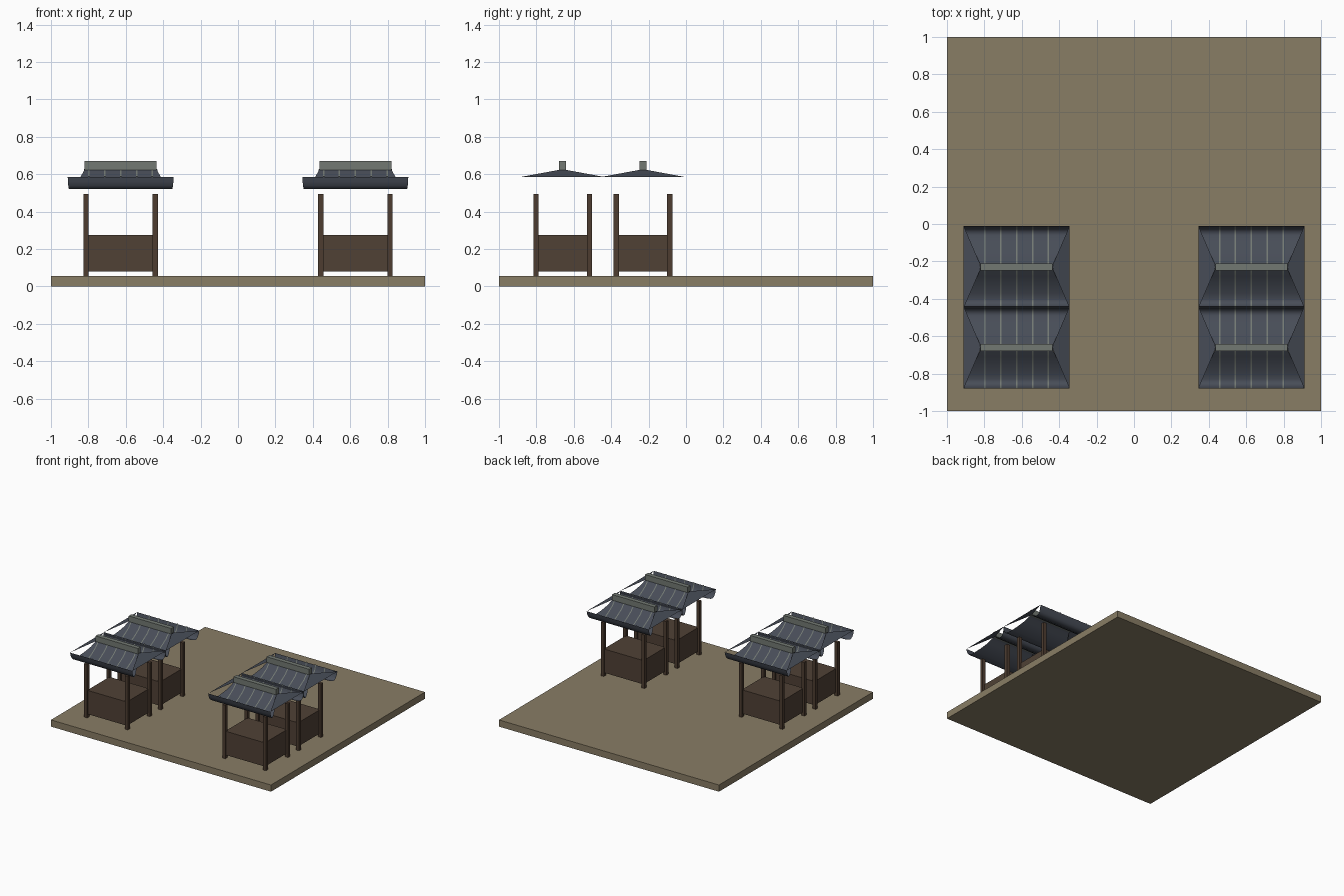
import bpy

cube = bpy.data.objects.get("Cube")
if cube:
    bpy.data.objects.remove(cube, do_unlink=True)


def material(name, rgb):
    m = bpy.data.materials.new(name)
    m.use_nodes = True
    m.diffuse_color = (*rgb, 1)
    m.node_tree.nodes["Principled BSDF"].inputs["Base Color"].default_value = (*rgb, 1)
    return m


EARTH = material("earth", (0.25, 0.205, 0.13))
WOOD = material("counter wood", (0.08, 0.053, 0.036))
POST = material("post wood", (0.075, 0.046, 0.03))
TILE = material("roof tile", (0.064, 0.074, 0.096))
STONE = material("ridge stone", (0.17, 0.19, 0.17))


def mesh_object(name, verts, faces, mat, smooth=False):
    me = bpy.data.meshes.new(name)
    me.from_pydata(verts, [], faces)
    me.materials.append(mat)
    for p in me.polygons:
        p.use_smooth = smooth
    ob = bpy.data.objects.new(name, me)
    bpy.context.scene.collection.objects.link(ob)
    return ob


def box(name, centre, half, z0, z1, mat):
    (cx, cy), (hx, hy) = centre, half
    verts = [(cx + sx * hx, cy + sy * hy, z) for z in (z0, z1)
             for sx, sy in ((-1, -1), (1, -1), (1, 1), (-1, 1))]
    faces = [(3, 2, 1, 0), (4, 5, 6, 7)]
    faces += [(i, (i + 1) % 4, (i + 1) % 4 + 4, i + 4) for i in range(4)]
    return mesh_object(name, verts, faces, mat)


def strip(name, rows, side, mat):
    """Curved sheet: rows of (x_left, x_right, y, z), facing upwards."""
    verts = [v for l, r, y, z in rows for v in ((l, y, z), (r, y, z))]
    faces = [(2 * i, 2 * i + 1, 2 * i + 3, 2 * i + 2) for i in range(len(rows) - 1)]
    if side < 0:
        faces = [f[::-1] for f in faces]
    return mesh_object(name, verts, faces, mat, True)


# Roof slope, ridge to upturned eave: half width, distance from ridge, height
SLOPE = [(0.195, 0.0, 0.628), (0.197, 0.022, 0.618), (0.213, 0.05, 0.588),
         (0.238, 0.10, 0.556), (0.26, 0.14, 0.534), (0.272, 0.17, 0.523),
         (0.277, 0.19, 0.522), (0.28, 0.205, 0.538), (0.282, 0.214, 0.56),
         (0.283, 0.22, 0.586)]


def stall(cx, cy):
    # Counter and corner posts
    box("counter", (cx, cy), (0.18, 0.144), 0.08, 0.275, WOOD)
    for sx in (-1, 1):
        for sy in (-1, 1):
            box("post", (cx + sx * 0.185, cy + sy * 0.143), (0.0135, 0.0135),
                0.055, 0.495, POST)
    # Sagging roof slopes with tile ribs
    for s in (-1, 1):
        strip("roof_slope", [(cx - w, cx + w, cy + s * y, z) for w, y, z in SLOPE], s, TILE)
        for i in range(-2, 3):
            x = cx + i * 0.085
            rows = [(x - 0.004, x + 0.004, cy + s * y, z + 0.004) for _, y, z in SLOPE]
            strip("roof_rib", rows, s, STONE)
    # Flat hip panels at both ends
    for s in (-1, 1):
        verts = [(cx + s * 0.283, cy - 0.22, 0.586), (cx + s * 0.283, cy + 0.22, 0.586),
                 (cx + s * 0.195, cy + 0.015, 0.624), (cx + s * 0.195, cy - 0.015, 0.624)]
        mesh_object("roof_end", verts, [(0, 1, 2, 3)[::s]], TILE)
    # Ridge cap
    box("ridge_cap", (cx, cy), (0.193, 0.018), 0.624, 0.67, STONE)


box("ground", (0, 0), (1, 1), 0, 0.055, EARTH)
for x in (-0.6275, 0.6275):
    for y in (-0.66, -0.23):
        stall(x, y)
